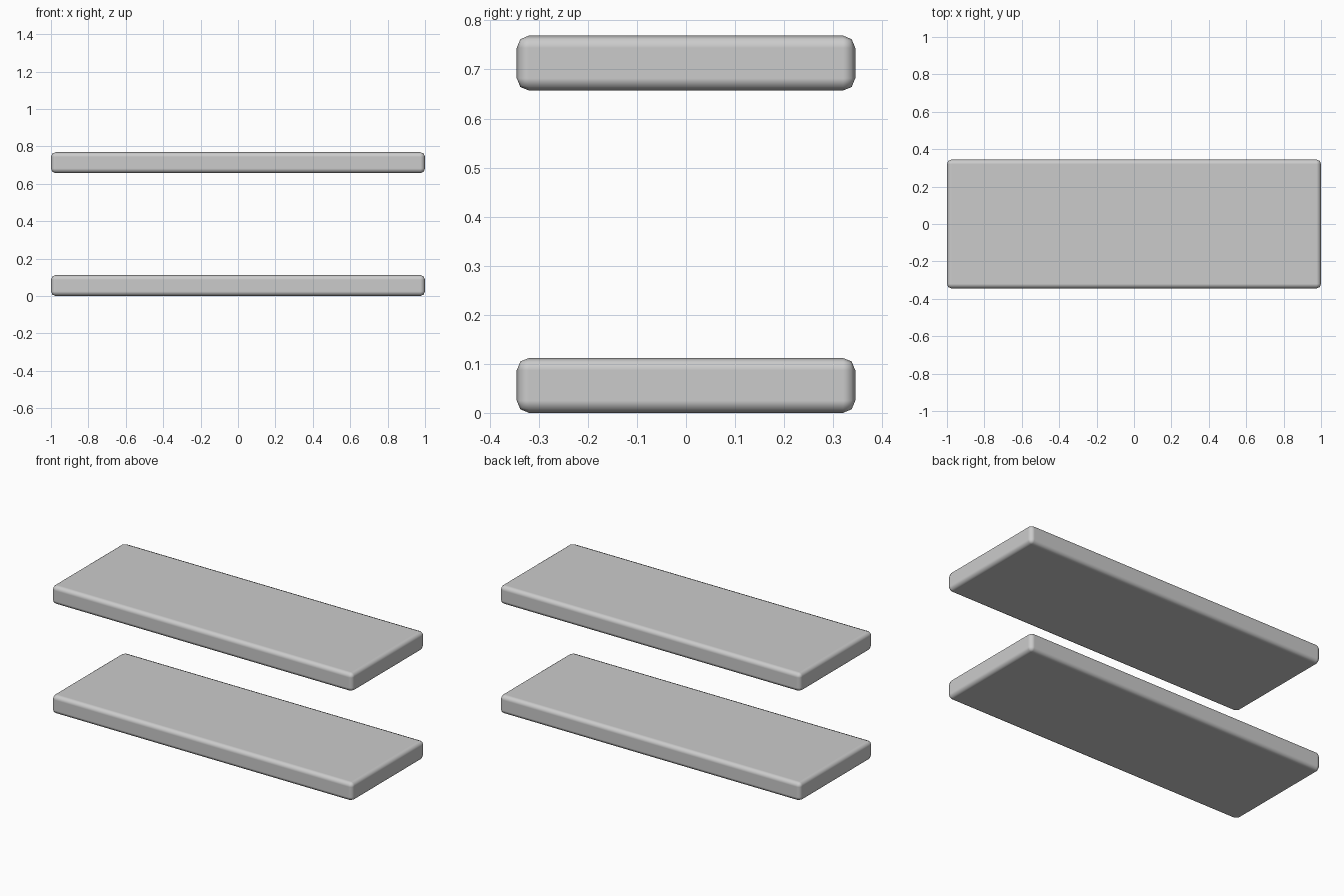
import bpy
import math

if "Cube" in bpy.data.objects:
    bpy.data.objects.remove(bpy.data.objects["Cube"])

LENGTH, DEPTH, THICK = 2.0, 0.69, 0.112


def shelf(name, z_bottom):
    # Flat board with softly rounded edges
    bpy.ops.mesh.primitive_cube_add(size=1, location=(0, 0, z_bottom + THICK / 2))
    ob = bpy.context.object
    ob.name = name
    ob.scale = (LENGTH, DEPTH, THICK)
    bpy.ops.object.transform_apply(location=False, rotation=False, scale=True)
    bpy.ops.object.shade_smooth()
    bev = ob.modifiers.new("rounded_edges", 'BEVEL')
    bev.width = 0.025
    bev.segments = 2
    bev.limit_method = 'ANGLE'
    bev.angle_limit = math.radians(30)
    bev.harden_normals = True
    return ob


# Two matching boards, one above the other
shelf("lower_shelf", 0.0)
shelf("upper_shelf", 0.657)
